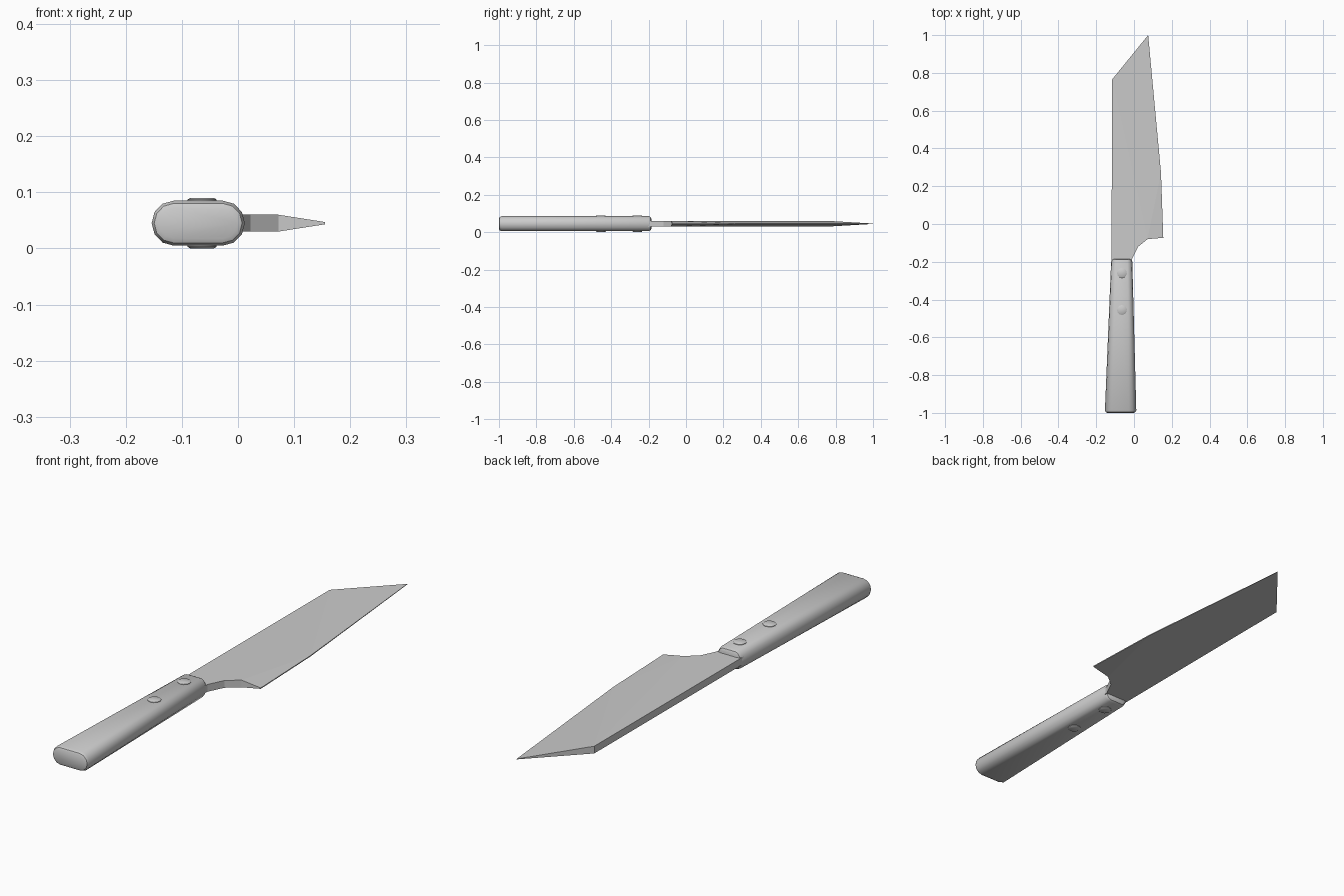
import bpy, bmesh
from math import pi, cos, sin, radians

if "Cube" in bpy.data.objects:
    bpy.data.objects.remove(bpy.data.objects["Cube"])

ZC = 0.045  # mid-plane height of the knife


def make_object(name, bm, smooth=False):
    bmesh.ops.recalc_face_normals(bm, faces=bm.faces[:])
    mesh = bpy.data.meshes.new(name)
    bm.to_mesh(mesh)
    bm.free()
    ob = bpy.data.objects.new(name, mesh)
    bpy.context.collection.objects.link(ob)
    if smooth:
        bpy.ops.object.select_all(action='DESELECT')
        bpy.context.view_layer.objects.active = ob
        ob.select_set(True)
        bpy.ops.object.shade_smooth_by_angle(angle=radians(35))
    return ob


def loft(bm, rings):
    """Skin a list of closed rings and cap both ends."""
    vs = [[bm.verts.new(p) for p in r] for r in rings]
    n = len(vs[0])
    for a, b in zip(vs, vs[1:]):
        for i in range(n):
            bm.faces.new((a[i], a[(i + 1) % n], b[(i + 1) % n], b[i]))
    bm.faces.new(vs[0])
    bm.faces.new(vs[-1])


# Handle: flat-topped rounded section, tapering to the blade, rounded ends
def handle_ring(y, inset):
    t = (y + 1) / 0.815
    cx = -0.071 + 0.006 * t
    half = 0.0835 - 0.028 * t
    flat = half * 0.53
    ring = []
    for side in (1, -1):
        for i in range(7):
            a = -pi / 2 + pi * i / 6
            ring.append((cx + side * (flat + (half - flat - inset) * cos(a)), y,
                         ZC + side * (0.04 - inset) * sin(a)))
    return ring


bm = bmesh.new()
loft(bm, [handle_ring(y, d) for y, d in (
    (-1.0, 0.013), (-0.996, 0.005), (-0.986, 0.0),
    (-0.199, 0.0), (-0.189, 0.005), (-0.185, 0.013))])
make_object("handle", bm, True)

# Blade: outline as (x, y, half thickness), thick spine and thin cutting edge
outline = [(-0.119, -0.21, 0.015), (-0.012, -0.21, 0.015), (-0.010, -0.185, 0.015),
           (0.022, -0.12, 0.015), (0.072, -0.08, 0.015), (0.155, -0.073, 0.002),
           (0.143, 0.27, 0.002), (0.075, 1.0, 0.001), (-0.116, 0.765, 0.015)]
faces = [(0, 1, 2, 3, 4), (0, 4, 8), (8, 4, 6), (4, 5, 6), (8, 6, 7)]
bm = bmesh.new()
top = [bm.verts.new((x, y, ZC + h)) for x, y, h in outline]
bottom = [bm.verts.new((x, y, ZC - h)) for x, y, h in outline]
for f in faces:
    bm.faces.new([top[i] for i in f])
    bm.faces.new([bottom[i] for i in reversed(f)])
for i in range(len(outline)):
    j = (i + 1) % len(outline)
    bm.faces.new((top[i], bottom[i], bottom[j], top[j]))
make_object("blade", bm)

# Rivets: pins through the handle with chamfered heads on both sides
for k, y in enumerate((-0.455, -0.26)):
    bm = bmesh.new()
    rings = []
    for z, r in ((-0.045, 0.021), (-0.042, 0.026), (0.042, 0.026), (0.045, 0.021)):
        rings.append([(-0.064 + r * cos(pi * i / 6), y + r * sin(pi * i / 6), ZC + z)
                      for i in range(12)])
    loft(bm, rings)
    make_object("rivet_%d" % (k + 1), bm, True)
